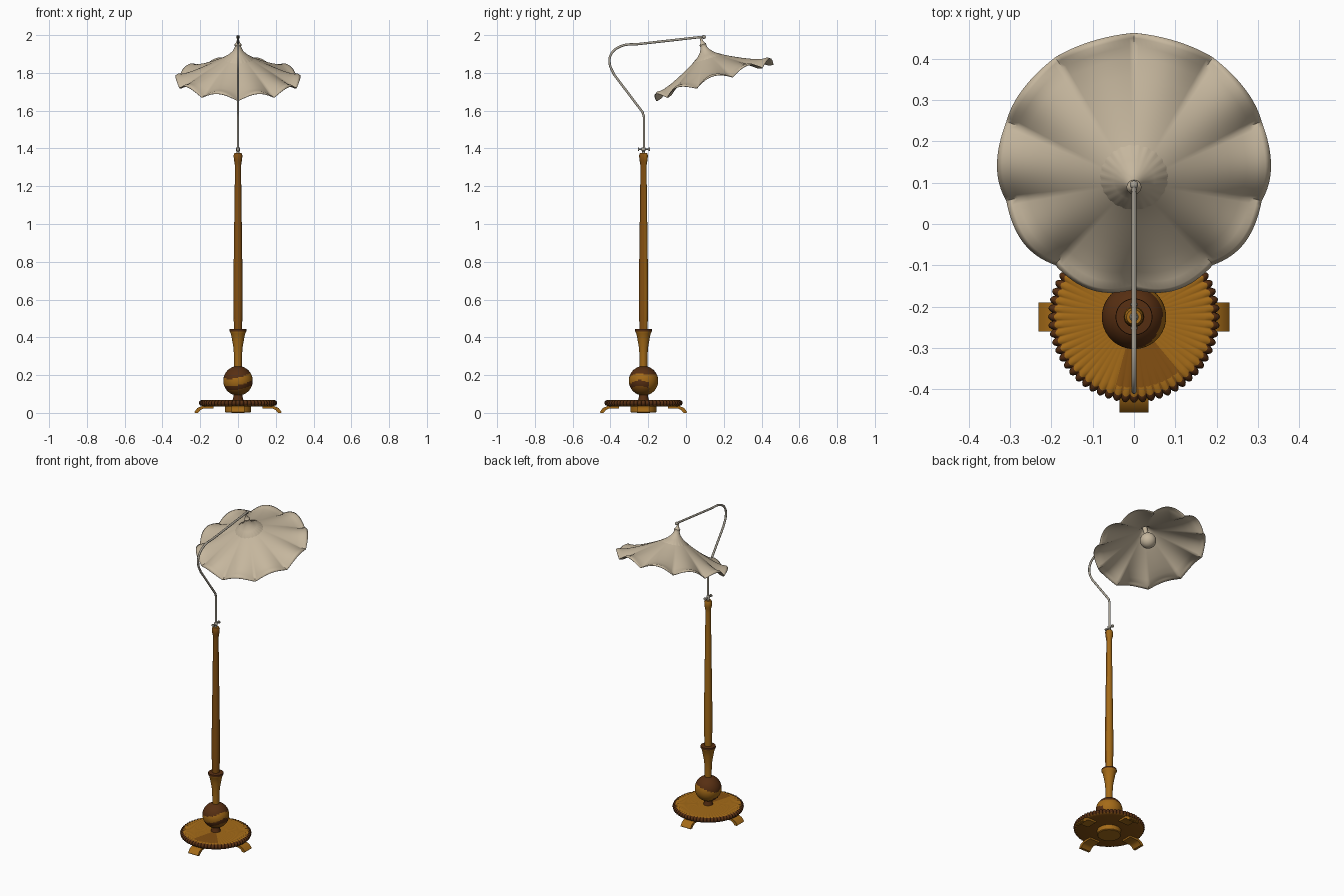
import bpy, bmesh, math
from mathutils import Matrix

cube = bpy.data.objects.get("Cube")
if cube:
    bpy.data.objects.remove(cube, do_unlink=True)


def material(name, rgb):
    m = bpy.data.materials.new(name)
    m.use_nodes = True
    m.diffuse_color = (*rgb, 1)
    m.node_tree.nodes["Principled BSDF"].inputs["Base Color"].default_value = (*rgb, 1)
    return m


WOOD = material("warm wood", (0.37, 0.145, 0.009))
MID = material("shaded wood", (0.23, 0.08, 0.006))
DARK = material("dark wood", (0.095, 0.028, 0.006))
METAL = material("grey metal", (0.4, 0.365, 0.3))
CLOTH = material("beige cloth", (0.56, 0.47, 0.34))
BASE_Y = -0.225
COLUMN = Matrix.Translation((0, BASE_Y, 0))


def finish(name, bm, mats, matrix, angle=40):
    bmesh.ops.recalc_face_normals(bm, faces=bm.faces)
    mesh = bpy.data.meshes.new(name)
    bm.to_mesh(mesh)
    bm.free()
    ob = bpy.data.objects.new(name, mesh)
    bpy.context.collection.objects.link(ob)
    for m in mats:
        mesh.materials.append(m)
    ob.matrix_world = matrix
    bpy.ops.object.select_all(action="DESELECT")
    ob.select_set(True)
    bpy.context.view_layer.objects.active = ob
    bpy.ops.object.shade_smooth_by_angle(angle=math.radians(angle))
    return ob


def lathe(name, profile, mats, matrix=COLUMN, n=24, shape=None, rule=None, caps=True, angle=40):
    """Revolve (radius, height) pairs; shape may bend each point by angle."""
    bm = bmesh.new()
    rings = []
    for row in profile:
        ring = []
        for i in range(n):
            a = math.tau * i / n
            r, z = shape(row, a) if shape else row
            ring.append(bm.verts.new((r * math.cos(a), r * math.sin(a), z)))
        rings.append(ring)
    for lo, hi in zip(rings, rings[1:]):
        for i in range(n):
            j = (i + 1) % n
            bm.faces.new((lo[i], lo[j], hi[j], hi[i]))
    if caps:
        bm.faces.new(rings[0])
        bm.faces.new(rings[-1])
    if rule:
        for f in bm.faces:
            f.material_index = rule(f.calc_center_median())
    return finish(name, bm, mats, matrix, angle)


def ball(name, radius, mats, matrix, rule=None):
    bm = bmesh.new()
    bmesh.ops.create_uvsphere(bm, u_segments=48, v_segments=36, radius=radius)
    if rule:
        for f in bm.faces:
            f.material_index = rule(f.calc_center_median())
    return finish(name, bm, mats, matrix)


# Base plate with a beaded rim
def ripple(row, a):
    r, z, depth = row
    wave = 2 * abs(math.cos(30 * a)) ** 0.8 - 1
    return r + depth * wave, z + 0.4 * depth * wave


def base_colour(c):
    r, a = math.hypot(c.x, c.y), math.degrees(math.atan2(c.y, c.x))
    if c.z < 0.04:
        return 1
    if r > 0.192:
        return 2
    return 1 if -105 < a < -50 and r < 0.18 else 0


lathe("base_plate",
      [(0.06, 0.034, 0), (0.185, 0.035, 0), (0.199, 0.04, 0.004), (0.203, 0.05, 0.005),
       (0.2, 0.06, 0.005), (0.19, 0.066, 0.004), (0.17, 0.067, 0.002), (0.13, 0.067, 0.0004),
       (0.02, 0.068, 0)],
      [WOOD, MID, DARK], n=480, shape=ripple, rule=base_colour, angle=60)
lathe("base_hub", [(0.066, 0.002), (0.07, 0.006), (0.07, 0.036)], [WOOD], n=40)

# Four curved feet
for k, side in enumerate(("left", "back", "right", "front")):
    bm = bmesh.new()
    outline = [(0.13, 0.038), (0.19, 0.036), (0.215, 0.026), (0.231, 0.004), (0.227, 0.0),
               (0.212, 0.0), (0.2, 0.014), (0.185, 0.022), (0.13, 0.024)]
    face = bm.faces.new([bm.verts.new((x, -0.035, z)) for x, z in outline])
    ext = bmesh.ops.extrude_face_region(bm, geom=[face])
    bmesh.ops.translate(bm, vec=(0, 0.07, 0),
                        verts=[v for v in ext["geom"] if isinstance(v, bmesh.types.BMVert)])
    finish(side + "_foot", bm, [WOOD], COLUMN @ Matrix.Rotation(k * math.pi / 2, 4, "Z"))

# Turned column with a banded ball
lathe("ball_collar", [(0.03, 0.064), (0.026, 0.075), (0.022, 0.1)], [DARK])


def grain(c):
    t = c.z - 0.22 * c.x + 0.006 * math.sin(60 * c.y)
    if t > 0.022:
        return 1
    if t < -0.018 and c.y < 0.03:
        return 1 if t > -0.045 else 2
    return 0


ball("column_ball", 0.078, [WOOD, DARK, MID], Matrix.Translation((0, BASE_Y, 0.17)), grain)
lathe("column_cup",
      [(0.02, 0.235), (0.021, 0.3), (0.024, 0.345), (0.031, 0.385), (0.038, 0.42),
       (0.045, 0.432), (0.044, 0.443), (0.024, 0.445)],
      [WOOD, DARK], rule=lambda c: int(c.z > 0.43))
lathe("column_pole",
      [(0.021, 0.44), (0.024, 0.53), (0.025, 0.64), (0.022, 0.85), (0.018, 1.15), (0.016, 1.3),
       (0.018, 1.325), (0.022, 1.34), (0.023, 1.365), (0.018, 1.376)],
      [WOOD, MID], rule=lambda c: int(c.y < 0.4 * c.x - 0.004))

# Clamp screw at the top of the column
lathe("rod_clamp", [(0.008, 1.372), (0.008, 1.385), (0.011, 1.388), (0.011, 1.402), (0.008, 1.406)],
      [METAL])
SCREW = Matrix.Translation((0, BASE_Y, 1.395)) @ Matrix.Rotation(-math.pi / 2, 4, "X")
lathe("clamp_screw", [(0.009, -0.03), (0.009, -0.024), (0.004, -0.023), (0.004, 0.026),
                      (0.009, 0.027), (0.009, 0.034)], [METAL], SCREW, n=16)

# Bent rod: straight runs joined by rounded bends
curve = bpy.data.curves.new("bent_rod", "CURVE")
curve.dimensions = "3D"
curve.bevel_depth = 0.0065
curve.bevel_resolution = 3
curve.resolution_u = 8
curve.use_fill_caps = True
path = [(-0.222, 1.38), (-0.222, 1.565), (-0.23, 1.592), (-0.38, 1.79), (-0.404, 1.85),
        (-0.396, 1.9), (-0.345, 1.941), (-0.25, 1.953), (0.09, 1.991)]
spline = curve.splines.new("BEZIER")
spline.bezier_points.add(len(path) - 1)
for i, (p, (y, z)) in enumerate(zip(spline.bezier_points, path)):
    p.co = (0, y, z)
    kind = "AUTO" if 3 < i < 7 else "VECTOR"
    p.handle_left_type = p.handle_right_type = kind
curve.materials.append(METAL)
rod = bpy.data.objects.new("bent_rod", curve)
bpy.context.collection.objects.link(rod)
ball("rod_tip", 0.01, [METAL], Matrix.Translation((0, 0.095, 1.99)))

# Tilted scalloped canopy: each row is radius, height between ribs, height on ribs
SHADE = Matrix.Translation((0, 0.15, 1.755)) @ Matrix.Rotation(math.radians(17.3), 4, "X")
ROWS = [(0.012, 0.2, 0.2), (0.016, 0.185, 0.185), (0.026, 0.166, 0.166), (0.05, 0.142, 0.142),
        (0.085, 0.121, 0.121), (0.13, 0.098, 0.096), (0.18, 0.075, 0.069), (0.23, 0.054, 0.04),
        (0.27, 0.041, 0.015), (0.295, 0.036, -0.001), (0.313, 0.037, -0.007), (0.325, 0.028, -0.008)]


def scallop(row, a):
    r, z_lobe, z_rib = row
    lobe = abs(math.sin(5 * (a + math.pi / 2)))
    return r + 0.006 * lobe * (r / 0.325) ** 4, z_rib + (z_lobe - z_rib) * lobe


canopy = lathe("canopy", ROWS, [CLOTH], SHADE, n=160, shape=scallop, caps=False, angle=60)
thick = canopy.modifiers.new("thickness", "SOLIDIFY")
thick.thickness = 0.003
thick.offset = 0


def ragged(row, a):
    r, z = row
    edge = 1 + 0.012 * math.sin(23 * a) if r > 0.07 else 1
    return r * edge, z


lathe("canopy_cap", [(0.083, 0.122), (0.081, 0.126), (0.05, 0.145), (0.027, 0.169),
                     (0.018, 0.187), (0.014, 0.205)],
      [CLOTH], SHADE, n=96, shape=ragged, caps=False, angle=70)
lathe("canopy_finial", [(0.017, 0.195), (0.018, 0.205), (0.012, 0.212), (0.007, 0.222),
                        (0.005, 0.25)], [CLOTH], SHADE, n=20)

# Bulb and socket under the canopy
lathe("bulb_socket", [(0.014, 0.1), (0.014, 0.18)], [CLOTH], SHADE, n=20)
ball("bulb", 0.047, [CLOTH], SHADE @ Matrix.Translation((0, 0, 0.075)))
